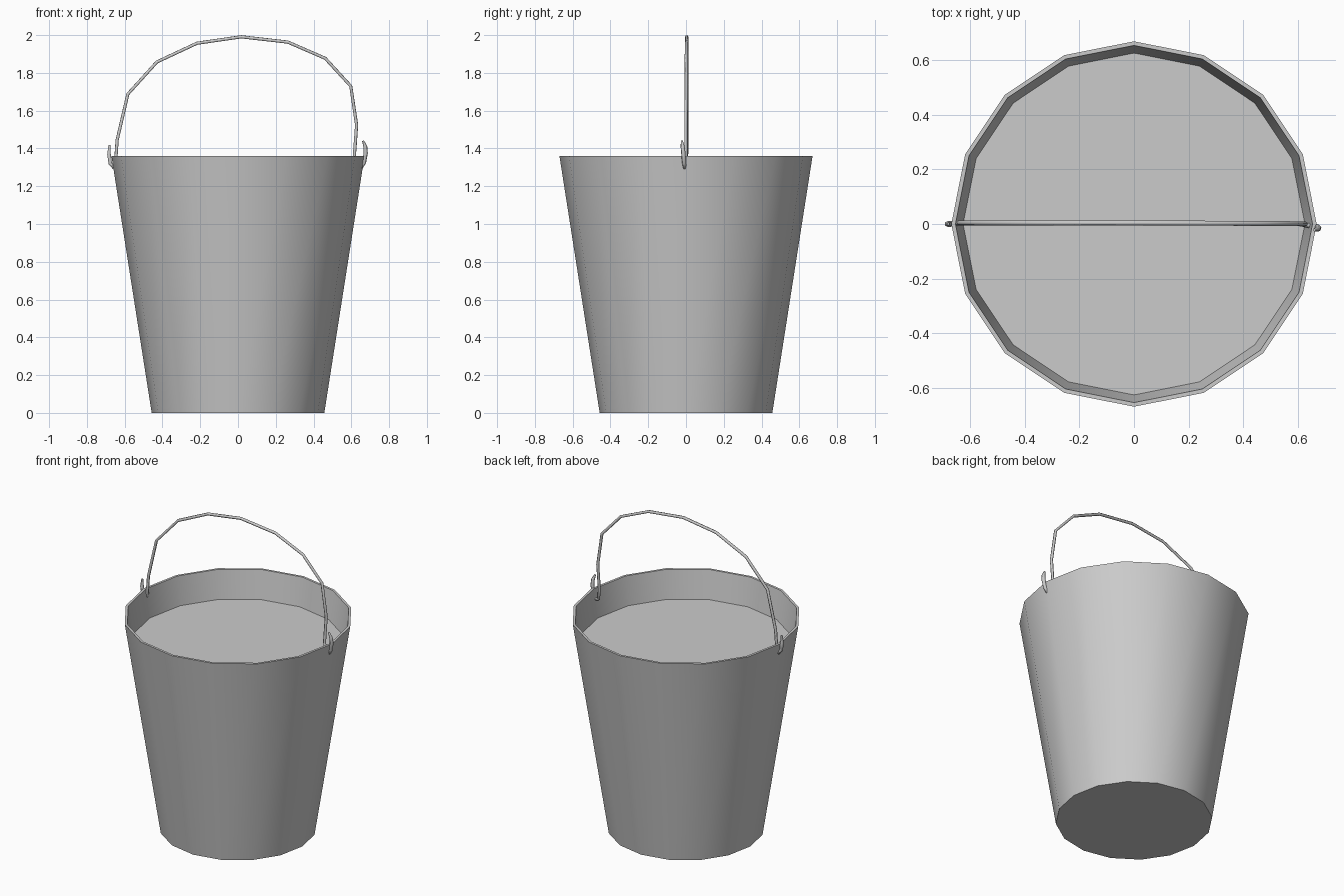
import bpy, bmesh
from math import cos, sin, pi, radians

if "Cube" in bpy.data.objects:
    bpy.data.objects.remove(bpy.data.objects["Cube"])

SIDES = 16
R_TOP, R_BOT, HEIGHT, WALL = 0.67, 0.457, 1.36, 0.015
WATER_Z, FLOOR_Z = 1.18, 0.02


def radius_at(z):
    return R_BOT + (R_TOP - R_BOT) * z / HEIGHT


def smooth(obj, angle):
    bpy.ops.object.select_all(action='DESELECT')
    obj.select_set(True)
    bpy.context.view_layer.objects.active = obj
    bpy.ops.object.shade_smooth_by_angle(angle=radians(angle))


def lathe(name, profile, cap_start=True, cap_end=True):
    """Spin (radius, z) points into a closed 16-sided shell."""
    bm = bmesh.new()
    rings = [[bm.verts.new((r * cos(2 * pi * i / SIDES), r * sin(2 * pi * i / SIDES), z))
              for i in range(SIDES)] for r, z in profile]
    for a, b in zip(rings, rings[1:]):
        for i in range(SIDES):
            j = (i + 1) % SIDES
            bm.faces.new((a[i], a[j], b[j], b[i]))
    if cap_start:
        bm.faces.new(rings[0][::-1])
    if cap_end:
        bm.faces.new(rings[-1])
    mesh = bpy.data.meshes.new(name)
    bm.to_mesh(mesh)
    bm.free()
    obj = bpy.data.objects.new(name, mesh)
    bpy.context.collection.objects.link(obj)
    return obj


# Bucket: outer wall, rim, inner wall and floor
bucket = lathe("bucket", [
    (R_BOT, 0), (R_TOP, HEIGHT), (R_TOP - WALL, HEIGHT),
    (radius_at(FLOOR_Z) - WALL, FLOOR_Z)])
smooth(bucket, 30)

# Contents: flat surface just below the rim
lathe("water_surface", [(radius_at(WATER_Z) - WALL, WATER_Z)], cap_start=False)

# Handle: one bent wire, passing through the wall and hooking up outside
# (x, y, z, thickness factor)
path = [
    (-0.681, 0.000, 1.418, 0.6), (-0.683, 0.000, 1.37, 1.2), (-0.676, 0.000, 1.32, 1.2),
    (-0.662, 0.001, 1.30, 1.1), (-0.648, 0.002, 1.315, 1), (-0.645, 0.003, 1.37, 1),
    (-0.640, 0.004, 1.444, 1), (-0.583, 0.004, 1.688, 1), (-0.429, 0.004, 1.858, 1),
    (-0.217, 0.004, 1.957, 1), (0.017, 0.004, 1.991, 1), (0.264, 0.003, 1.963, 1),
    (0.462, 0.002, 1.877, 1), (0.597, 0.001, 1.73, 1), (0.628, 0.000, 1.524, 1),
    (0.616, 0.000, 1.36, 1), (0.625, -0.003, 1.30, 1), (0.650, -0.007, 1.293, 1.1),
    (0.668, -0.010, 1.325, 1.2), (0.676, -0.014, 1.375, 1.3), (0.674, -0.018, 1.41, 1.2),
    (0.662, -0.022, 1.44, 0.6)]
curve = bpy.data.curves.new("handle", 'CURVE')
curve.dimensions = '3D'
curve.bevel_depth = 0.009
curve.bevel_resolution = 1
curve.use_fill_caps = True
spline = curve.splines.new('POLY')
spline.points.add(len(path) - 1)
for p, (x, y, z, t) in zip(spline.points, path):
    p.co = (x, y, z, 1)
    p.radius = t
handle = bpy.data.objects.new("handle", curve)
bpy.context.collection.objects.link(handle)
bpy.ops.object.select_all(action='DESELECT')
handle.select_set(True)
bpy.context.view_layer.objects.active = handle
bpy.ops.object.convert(target='MESH')
smooth(bpy.context.view_layer.objects.active, 65)
